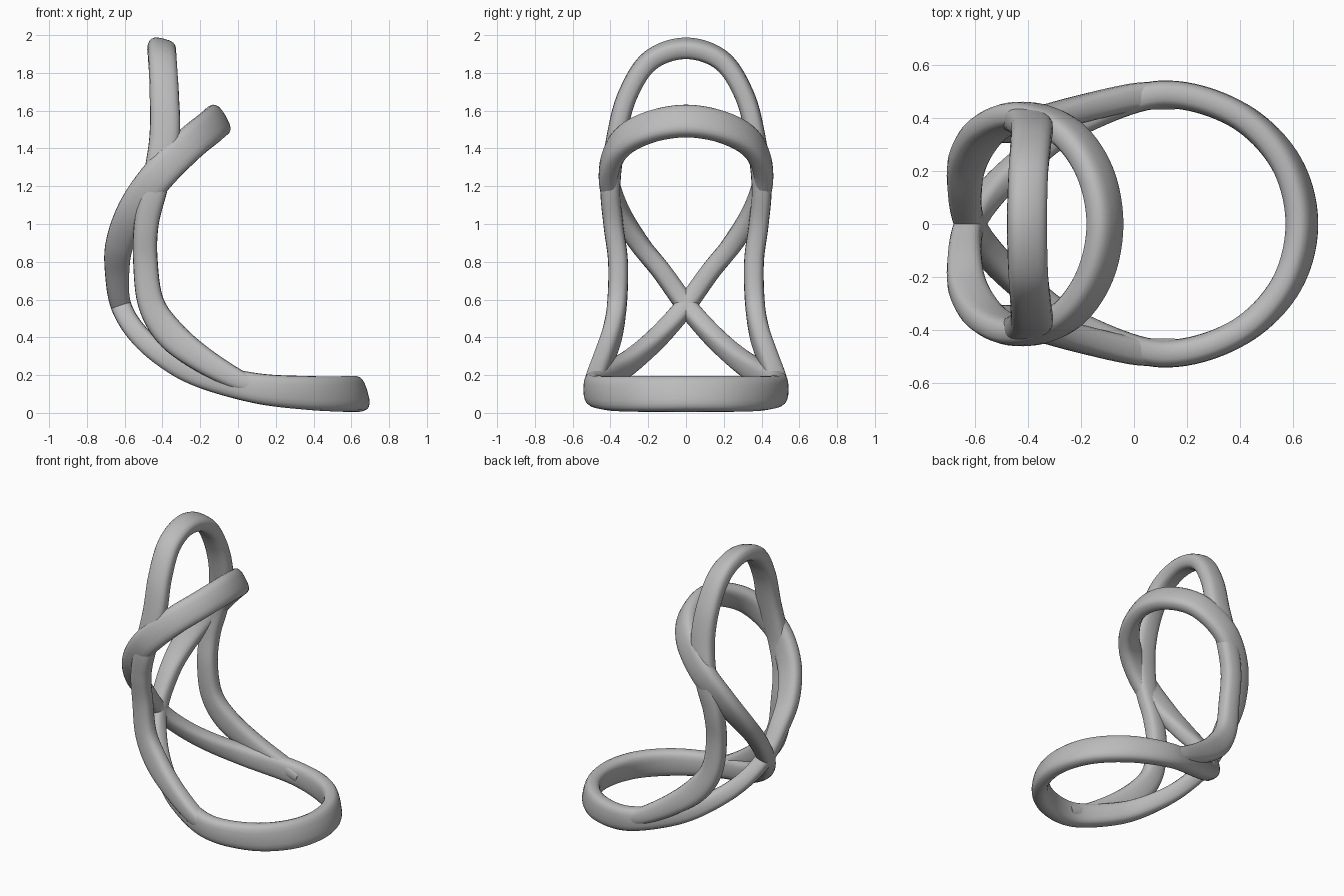
import bpy, bmesh, math
from mathutils import Vector

THICKNESS = 0.105
SIDES = 20
STEPS = 10

if "Cube" in bpy.data.objects:
    bpy.data.objects.remove(bpy.data.objects["Cube"], do_unlink=True)

grey = bpy.data.materials.new("plain grey")
grey.use_nodes = True
grey.diffuse_color = (0.5, 0.5, 0.5, 1)
grey.node_tree.nodes["Principled BSDF"].inputs["Base Color"].default_value = grey.diffuse_color


def mirrored(rows):
    """Reverse a path and reflect it across the y = 0 plane."""
    return [(x, -y, z, ux, uz, h) for x, y, z, ux, uz, h in reversed(rows)]


def catmull(a, b, c, d, t):
    """Smooth interpolation between rows b and c."""
    return [0.5 * (2 * q + (r - p) * t + (2 * p - 5 * q + 4 * r - s) * t * t
                   + (3 * q - p - 3 * r + s) * t ** 3)
            for p, q, r, s in zip(a, b, c, d)]


def smooth_path(rows, cyclic):
    n = len(rows)
    pick = (lambda i: rows[i % n]) if cyclic else (lambda i: rows[min(max(i, 0), n - 1)])
    out = []
    for i in range(n if cyclic else n - 1):
        for k in range(STEPS):
            out.append(catmull(pick(i - 1), pick(i), pick(i + 1), pick(i + 2), k / STEPS))
    return out if cyclic else out + [list(rows[-1])]


def section(angle):
    """Rounded-rectangle outline, one unit wide and high."""
    c, s = math.cos(angle), math.sin(angle)
    power = 2 / 2.8
    return (math.copysign(abs(c) ** power, c) / 2, math.copysign(abs(s) ** power, s) / 2)


def sweep(name, rows, cyclic):
    """Sweep the section along rows of position, broad direction (x, z) and breadth."""
    path = smooth_path(rows, cyclic)
    n = len(path)
    points = [Vector(row[:3]) for row in path]
    bm = bmesh.new()
    rings = []
    for i, row in enumerate(path):
        ahead = points[(i + 1) % n if cyclic else min(i + 1, n - 1)]
        behind = points[i - 1 if cyclic else max(i - 1, 0)]
        tangent = (ahead - behind).normalized()
        broad = Vector((row[3], 0, row[4]))
        broad = (broad - tangent * broad.dot(tangent)).normalized()
        thin = tangent.cross(broad)
        ring = []
        for k in range(SIDES):
            a, b = section(math.tau * k / SIDES)
            ring.append(bm.verts.new(points[i] + broad * a * row[5] + thin * b * THICKNESS))
        rings.append(ring)
    for i in range(n if cyclic else n - 1):
        r, s = rings[i], rings[(i + 1) % n]
        for k in range(SIDES):
            j = (k + 1) % SIDES
            bm.faces.new((r[k], r[j], s[j], s[k]))
    if not cyclic:
        bm.faces.new(rings[0])
        bm.faces.new(rings[-1])
    bmesh.ops.recalc_face_normals(bm, faces=bm.faces)
    mesh = bpy.data.meshes.new(name)
    bm.to_mesh(mesh)
    bm.free()
    mesh.materials.append(grey)
    obj = bpy.data.objects.new(name, mesh)
    bpy.context.collection.objects.link(obj)
    bpy.ops.object.select_all(action="DESELECT")
    obj.select_set(True)
    bpy.context.view_layer.objects.active = obj
    bpy.ops.object.shade_smooth_by_angle(angle=math.radians(50))


# Figure-eight band: base ring, crossing at the back, then the tilted upper hoop
band = [
    (0.635, 0, 0.1, -0.3, 1, 0.19),
    (0.57, 0.24, 0.1, -0.25, 1, 0.19),
    (0.38, 0.42, 0.105, -0.1, 1, 0.18),
    (0.1, 0.49, 0.13, 0, 1, 0.16),
    (-0.2, 0.39, 0.205, 0.15, 1, 0.14),
    (-0.39, 0.26, 0.3, 0.4, 0.9, 0.12),
    (-0.53, 0.13, 0.42, 0.7, 0.7, 0.11),
    (-0.62, 0, 0.57, 0.95, 0.3, 0.11),
    (-0.64, -0.13, 0.75, 1, 0.1, 0.13),
    (-0.625, -0.25, 0.9, 1, -0.2, 0.15),
    (-0.55, -0.36, 1.08, 0.85, -0.45, 0.17),
    (-0.42, -0.41, 1.26, 0.7, -0.7, 0.18),
    (-0.26, -0.35, 1.42, 0.6, -0.8, 0.18),
    (-0.15, -0.2, 1.51, 0.55, -0.85, 0.18),
    (-0.11, 0, 1.545, 0.5, -0.87, 0.18),
]
sweep("figure_eight_band", band + mirrored(band[1:-1]), True)

# Tall back hoop whose legs sweep forward and merge into the base ring
leg = [
    (-0.405, 0, 1.93, 1, -0.25, 0.15),
    (-0.4, 0.19, 1.865, 1, -0.2, 0.15),
    (-0.39, 0.31, 1.68, 1, -0.1, 0.155),
    (-0.39, 0.37, 1.45, 1, 0, 0.16),
    (-0.44, 0.4, 1.2, 1, 0, 0.14),
    (-0.485, 0.385, 1, 1, 0, 0.13),
    (-0.49, 0.36, 0.8, 1, 0.1, 0.13),
    (-0.46, 0.365, 0.58, 0.9, 0.4, 0.14),
    (-0.36, 0.39, 0.42, 0.6, 0.8, 0.16),
    (-0.2, 0.435, 0.29, 0.4, 0.9, 0.14),
    (0, 0.48, 0.175, 0.3, 1, 0.11),
    (0.15, 0.485, 0.125, 0.1, 1, 0.08),
]
sweep("tall_back_hoop", mirrored(leg)[:-1] + leg, False)
